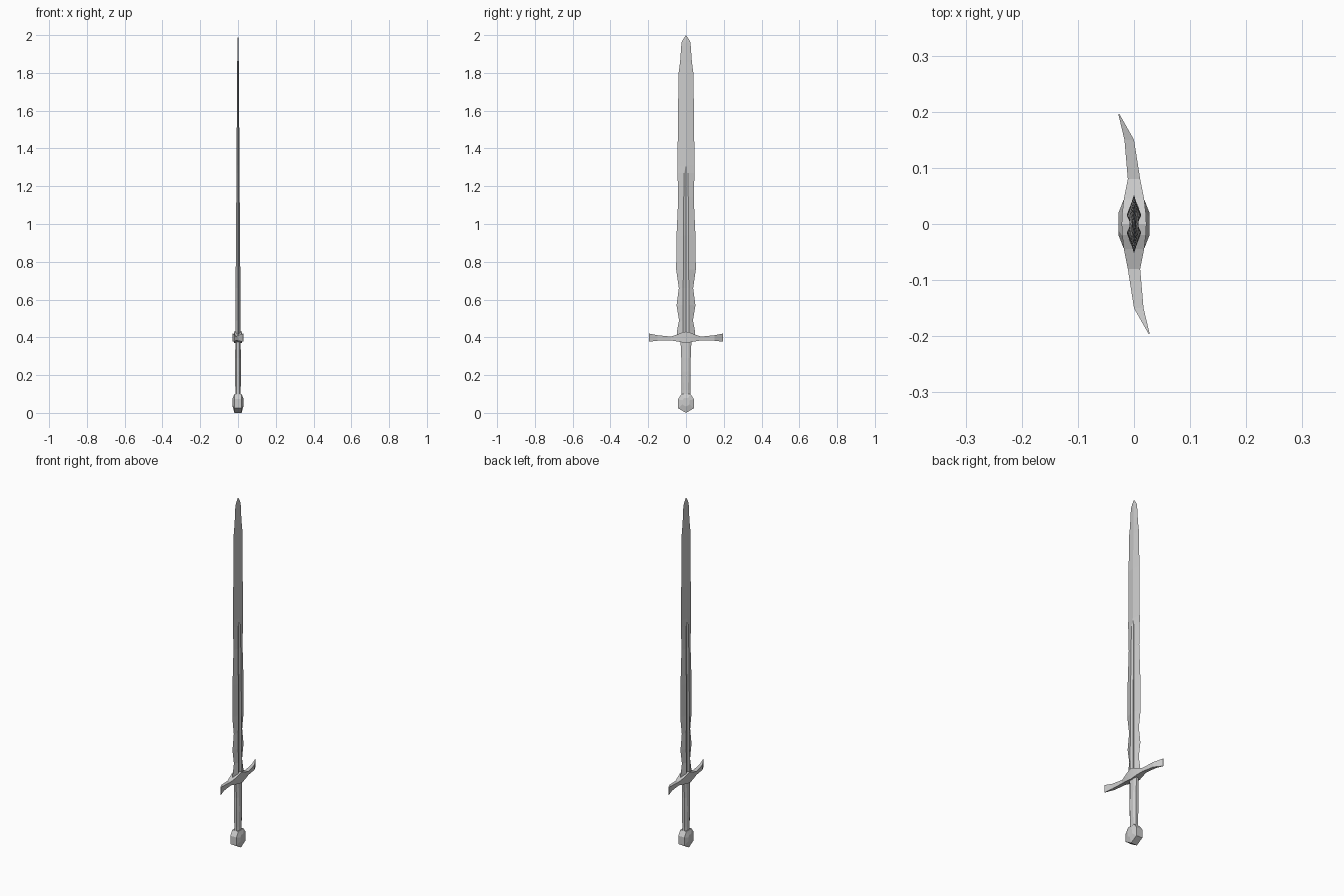
import bpy, bmesh


def loft(name, rings):
    """Skin a list of equal-length point loops and cap both ends."""
    bm = bmesh.new()
    loops = [[bm.verts.new(p) for p in ring] for ring in rings]
    n = len(loops[0])
    for a, b in zip(loops, loops[1:]):
        for i in range(n):
            j = (i + 1) % n
            bm.faces.new((a[i], a[j], b[j], b[i]))
    bm.faces.new(loops[0][::-1])
    bm.faces.new(loops[-1])
    bmesh.ops.remove_doubles(bm, verts=bm.verts, dist=0.0004)
    bmesh.ops.recalc_face_normals(bm, faces=bm.faces)
    mesh = bpy.data.meshes.new(name)
    bm.to_mesh(mesh)
    bm.free()
    obj = bpy.data.objects.new(name, mesh)
    bpy.context.collection.objects.link(obj)
    return obj


# Blade: height, half width, half thickness, fuller half width, fuller floor
blade = [
    (0.40, 0.050, 0.013, 0.016, 0.006), (0.43, 0.048, 0.013, 0.016, 0.006),
    (0.49, 0.037, 0.013, 0.016, 0.006), (0.57, 0.050, 0.012, 0.015, 0.006),
    (0.66, 0.038, 0.012, 0.015, 0.006), (0.76, 0.052, 0.012, 0.014, 0.005),
    (0.94, 0.050, 0.011, 0.013, 0.005), (1.14, 0.041, 0.009, 0.012, 0.004),
    (1.27, 0.045, 0.008, 0.010, 0.004), (1.31, 0.045, 0.008, 0, 0.008),
    (1.60, 0.042, 0.006, 0, 0.006), (1.80, 0.039, 0.004, 0, 0.004),
    (1.86, 0.031, 0.004, 0, 0.004), (1.96, 0.024, 0.003, 0, 0.003),
    (1.98, 0.014, 0.002, 0, 0.002), (2.00, 0, 0, 0, 0)]
loft("blade", [[(0, w, z), (t, f, z), (d, 0, z), (t, -f, z),
                (0, -w, z), (-t, -f, z), (-d, 0, z), (-t, f, z)]
               for z, w, t, f, d in blade])

# Crossguard: one arm as y, x min, x max, z min, z max; other arm is turned 180 degrees
arm = [(0.02, -0.021, 0.021, 0.373, 0.426), (0.045, -0.018, 0.018, 0.378, 0.415),
       (0.08, -0.011, 0.011, 0.384, 0.404), (0.15, -0.017, 0.0, 0.382, 0.411),
       (0.196, -0.028, -0.026, 0.377, 0.42)]
stations = [(-y, -b, -a, lo, hi) for y, a, b, lo, hi in reversed(arm)]
stations += [(0, -0.022, 0.022, 0.370, 0.430)] + arm
loft("crossguard", [[(a, y, lo), (b, y, lo), (b, y, hi), (a, y, hi)]
                    for y, a, b, lo, hi in stations])

# Grip: height, half thickness, half width, eight-sided section
grip = [(0.08, 0.015, 0.024), (0.12, 0.014, 0.023), (0.22, 0.017, 0.025),
        (0.29, 0.016, 0.025), (0.385, 0.013, 0.029)]
loft("grip", [[(x, y * 0.5, z), (x * 0.5, y, z), (-x * 0.5, y, z), (-x, y * 0.5, z),
               (-x, -y * 0.5, z), (-x * 0.5, -y, z), (x * 0.5, -y, z), (x, -y * 0.5, z)]
              for z, x, y in grip])

# Pommel: faceted outline with a raised centre on both flat sides
outline = [(0, 0.0), (0.042, 0.025), (0.042, 0.073), (0.024, 0.1),
           (-0.024, 0.1), (-0.042, 0.073), (-0.042, 0.025)]
loft("pommel", [[(x, y * s, 0.06 + (z - 0.06) * s) for y, z in outline]
                for x, s in [(-0.028, 0.45), (-0.019, 1), (0.019, 1), (0.028, 0.45)]])
